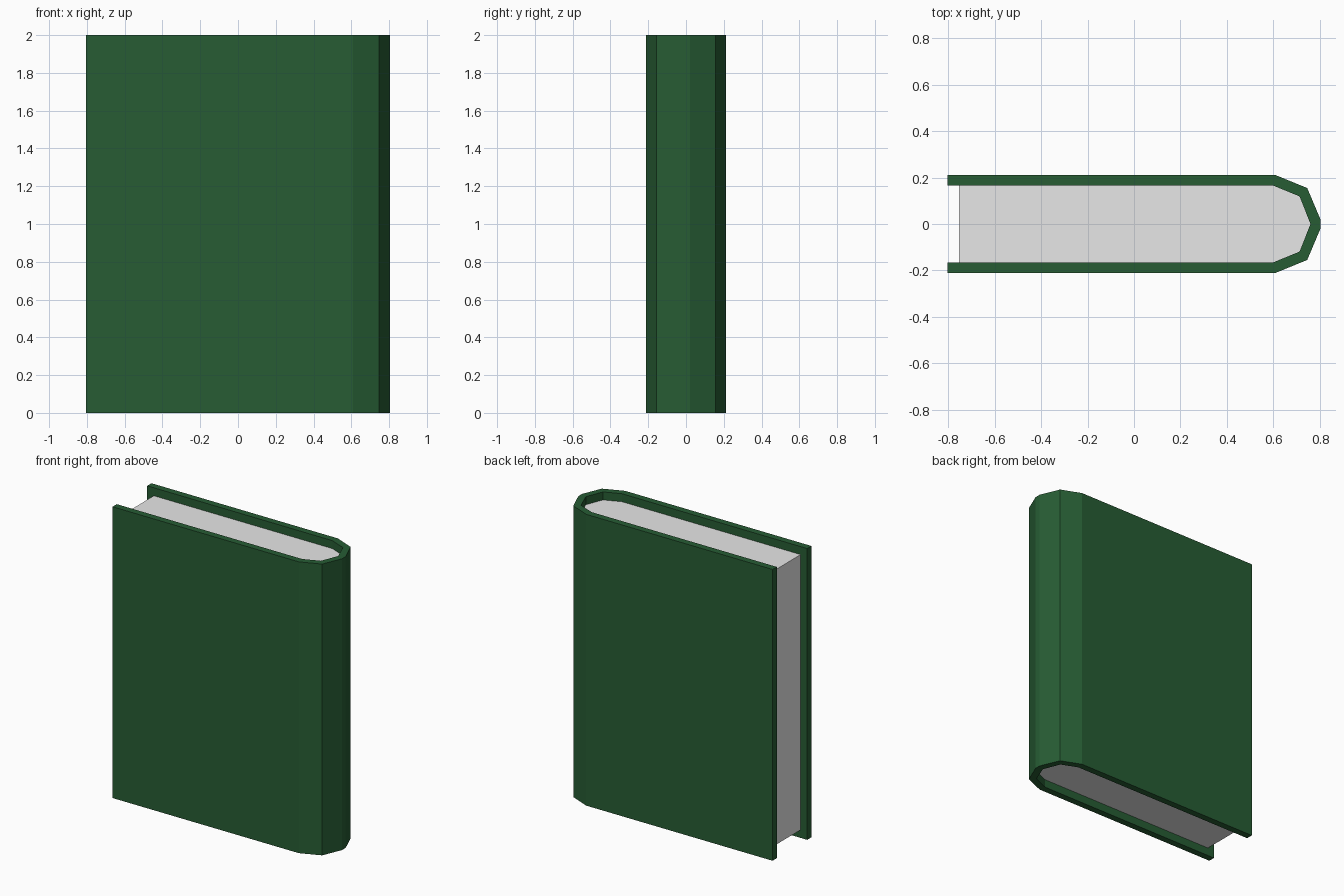
import bpy
import bmesh

if "Cube" in bpy.data.objects:
    bpy.data.objects.remove(bpy.data.objects["Cube"])


def material(name, color):
    m = bpy.data.materials.new(name)
    m.diffuse_color = (*color, 1)
    m.use_nodes = True
    m.node_tree.nodes["Principled BSDF"].inputs["Base Color"].default_value = m.diffuse_color
    return m


def prism(name, outline, z0, z1, mat):
    """Extrude a closed plan outline from z0 to z1."""
    bm = bmesh.new()
    face = bm.faces.new([bm.verts.new((x, y, z0)) for x, y in outline])
    res = bmesh.ops.extrude_face_region(bm, geom=[face])
    top = [v for v in res["geom"] if isinstance(v, bmesh.types.BMVert)]
    bmesh.ops.translate(bm, verts=top, vec=(0, 0, z1 - z0))
    bmesh.ops.recalc_face_normals(bm, faces=bm.faces)
    me = bpy.data.meshes.new(name)
    bm.to_mesh(me)
    bm.free()
    me.materials.append(mat)
    ob = bpy.data.objects.new(name, me)
    bpy.context.collection.objects.link(ob)
    return ob


def mirrored(half):
    """Add the -y half in reverse order (skipping points on the axis)."""
    return half + [(x, -y) for x, y in reversed(half) if y > 0]


green = material("dark green", (0.02, 0.108, 0.034))
paper = material("paper white", (0.8, 0.8, 0.8))

# Half outlines, from the open fore edge round to the spine
outer = [(-0.805, 0.211), (0.61, 0.211), (0.747, 0.155), (0.804, 0.02)]
inner_spine = [(0.602, 0.165), (0.714, 0.119), (0.761, 0.0)]

# Cover: outer loop, then back along the inner loop
inner = mirrored([(-0.805, 0.165)] + inner_spine)
prism("cover", mirrored(outer) + inner[::-1], 0, 2, green)

# Page block: fills the cover, recessed on the three open sides
prism("pages", mirrored([(-0.755, 0.165)] + inner_spine), 0.055, 1.945, paper)
